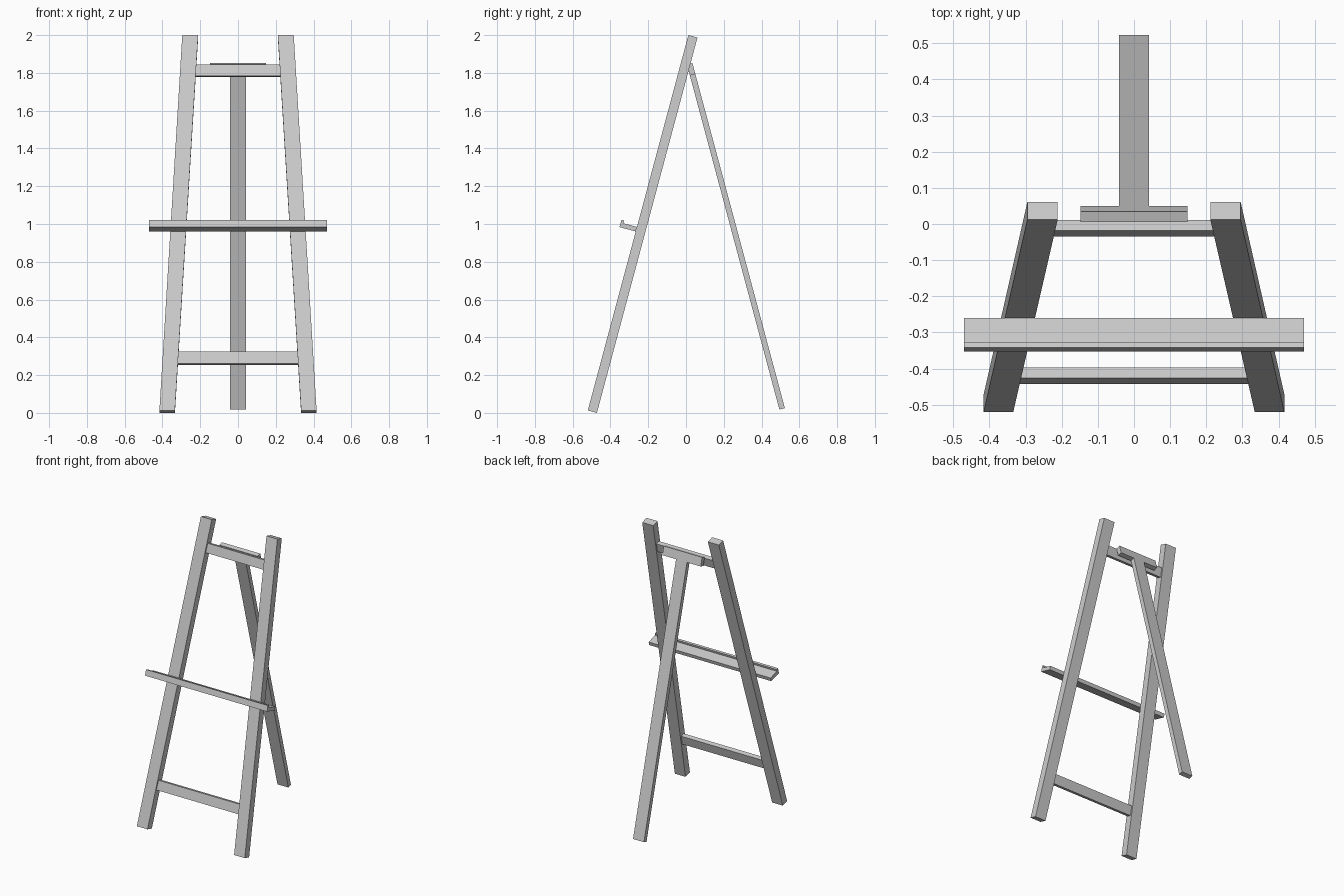
import bpy, bmesh
from math import sin, cos, radians
from mathutils import Vector

if "Cube" in bpy.data.objects:
    bpy.data.objects.remove(bpy.data.objects["Cube"])

A = radians(15)
# Each frame: origin, direction along the member, direction through its thickness
FRONT = (Vector((0, -0.52, 0.0129)), Vector((0, sin(A), cos(A))), Vector((0, cos(A), -sin(A))))
BACK = (Vector((0, 0.005, 1.844)), Vector((0, sin(A), -cos(A))), Vector((0, cos(A), sin(A))))


def slab(name, frame, s0, s1, n0, n1, x0, x1):
    """Six-sided board; x0 and x1 are (left, right) limits at s0 and s1."""
    origin, along, through = frame
    bm = bmesh.new()
    for s, xs in ((s0, x0), (s1, x1)):
        for n in (n0, n1):
            for x in xs:
                bm.verts.new(origin + along * s + through * n + Vector((x, 0, 0)))
    bmesh.ops.convex_hull(bm, input=bm.verts)
    bmesh.ops.dissolve_limit(bm, angle_limit=0.01, verts=bm.verts, edges=bm.edges)
    bmesh.ops.recalc_face_normals(bm, faces=bm.faces)
    mesh = bpy.data.meshes.new(name)
    bm.to_mesh(mesh)
    bm.free()
    obj = bpy.data.objects.new(name, mesh)
    bpy.context.collection.objects.link(obj)
    return obj


LENGTH = 2.0575


def inner(s):
    """Half-width between the tapering front legs."""
    return 0.334 - 0.123 * s / LENGTH


# Front legs
for side, label in ((-1, "left"), (1, "right")):
    slab("front_leg_" + label, FRONT, 0, LENGTH, 0, 0.05,
         (side * 0.334, side * 0.416), (side * 0.211, side * 0.295))

# Crossbars fitted between the legs
for label, s0, s1 in (("lower", 0.26, 0.325), ("upper", 1.837, 1.9)):
    a, b = inner(s0), inner(s1)
    slab("crossbar_" + label, FRONT, s0, s1, 0.01, 0.04, (-a, a), (-b, b))

# Canvas ledge: L-shaped profile (along, through) extruded across the width
profile = [(0, 0), (0, -0.089), (0.04, -0.089), (0.04, -0.074), (0.025, -0.074), (0.025, 0)]
origin, along, through = FRONT
bm = bmesh.new()
face = bm.faces.new([bm.verts.new(origin + along * (0.981 + s) + through * n + Vector((-0.47, 0, 0)))
                     for s, n in profile])
ext = bmesh.ops.extrude_face_region(bm, geom=[face])
bmesh.ops.translate(bm, vec=(0.94, 0, 0),
                    verts=[g for g in ext["geom"] if isinstance(g, bmesh.types.BMVert)])
bmesh.ops.recalc_face_normals(bm, faces=bm.faces)
mesh = bpy.data.meshes.new("canvas_ledge")
bm.to_mesh(mesh)
bm.free()
bpy.context.collection.objects.link(bpy.data.objects.new("canvas_ledge", mesh))

# Rear support: hinge block and back leg
slab("hinge_block", BACK, 0, 0.06, 0, 0.03, (-0.148, 0.148), (-0.148, 0.148))
slab("back_leg", BACK, 0.06, 1.891, 0, 0.03, (-0.042, 0.042), (-0.042, 0.042))
